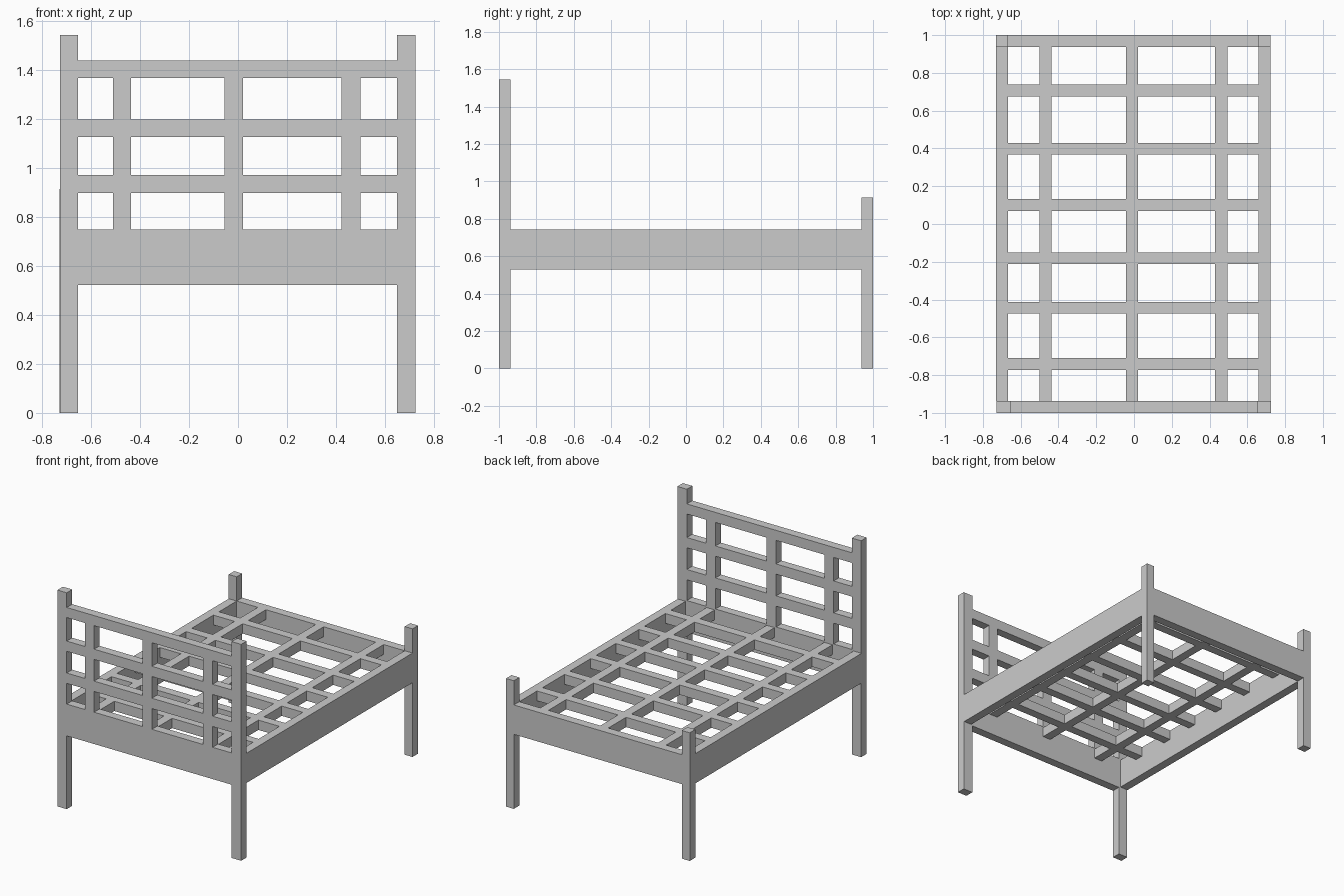
import bpy

if "Cube" in bpy.data.objects:
    bpy.data.objects.remove(bpy.data.objects["Cube"])

grey = bpy.data.materials.new("plain grey")
grey.diffuse_color = (0.6, 0.6, 0.6, 1)
grey.use_nodes = True
grey.node_tree.nodes["Principled BSDF"].inputs["Base Color"].default_value = grey.diffuse_color


def box(name, x, y, z):
    """Axis-aligned box from (min, max) ranges."""
    bpy.ops.mesh.primitive_cube_add(size=1)
    o = bpy.context.object
    o.name = name
    for v in o.data.vertices:
        v.co = [r[0] + (c + 0.5) * (r[1] - r[0]) for c, r in zip(v.co, (x, y, z))]
    o.data.materials.append(grey)
    return o


HEAD, FOOT = (-1.0, -0.938), (0.938, 1.0)

# Corner posts
box("head_post_left", (-0.727, -0.653), HEAD, (0, 1.545))
box("head_post_right", (0.65, 0.725), HEAD, (0, 1.545))
box("foot_post_left", (-0.73, -0.667), FOOT, (0, 0.915))
box("foot_post_right", (0.66, 0.722), FOOT, (0, 0.915))

# Headboard: lower panel, horizontal rails and uprights between them
rails = [(0.523, 0.75), (0.898, 0.972), (1.127, 1.2), (1.368, 1.44)]
for z in rails:
    box("headboard_rail", (-0.653, 0.65), HEAD, z)
for x in [(-0.51, -0.437), (-0.055, 0.02), (0.424, 0.5)]:
    for low, high in zip(rails, rails[1:]):
        box("headboard_upright", x, HEAD, (low[1], high[0]))

# Footboard and side rails
box("footboard", (-0.667, 0.66), FOOT, (0.532, 0.742))
box("side_rail_left", (-0.73, -0.667), (HEAD[1], FOOT[0]), (0.53, 0.742))
box("side_rail_right", (0.66, 0.722), (HEAD[1], FOOT[0]), (0.53, 0.742))

# Slat grid, flush with the rail tops
TOP = (0.672, 0.742)
beams = [(-0.5, -0.436), (-0.043, 0.02), (0.43, 0.494)]
slats = [(-0.773, -0.71), (-0.475, -0.412), (-0.212, -0.15),
         (0.07, 0.133), (0.367, 0.43), (0.675, 0.738)]
for y in slats:
    box("cross_slat", (-0.667, 0.66), y, TOP)
edges = [(0, HEAD[1])] + slats + [(FOOT[0], 0)]
for x in beams:
    for a, b in zip(edges, edges[1:]):
        box("long_slat", x, (a[1], b[0]), TOP)
